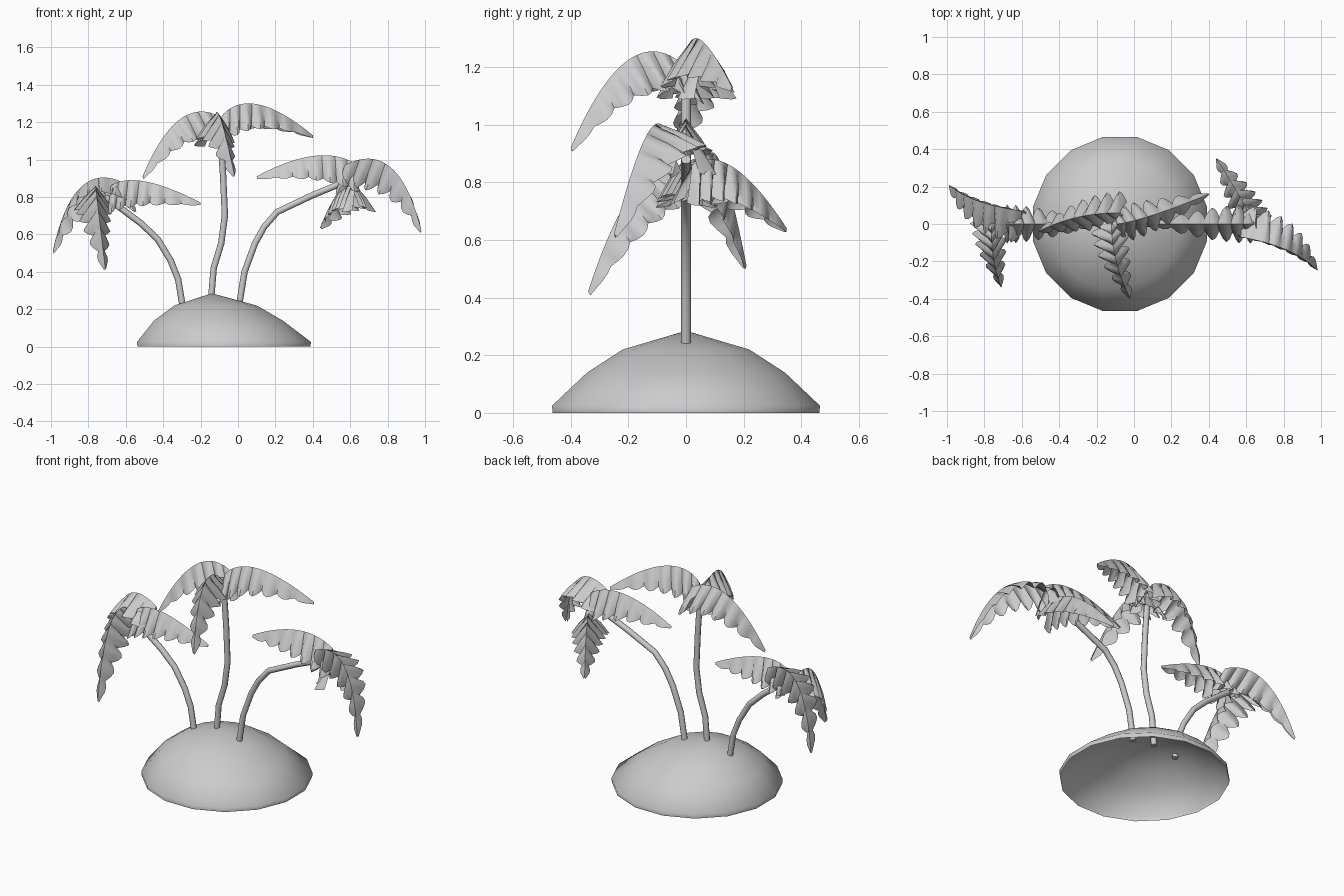
import bpy
import bmesh
from math import sin, cos, pi, radians
from mathutils import Vector

if "Cube" in bpy.data.objects:
    bpy.data.objects.remove(bpy.data.objects["Cube"], do_unlink=True)

grey = bpy.data.materials.new("light_grey")
grey.use_nodes = True
colour = (0.6, 0.6, 0.6, 1)
grey.diffuse_color = colour
grey.node_tree.nodes["Principled BSDF"].inputs["Base Color"].default_value = colour


def add_mesh(name, bm, angle):
    mesh = bpy.data.meshes.new(name)
    bm.to_mesh(mesh)
    bm.free()
    mesh.materials.append(grey)
    mesh.polygons.foreach_set("use_smooth", [True] * len(mesh.polygons))
    mesh.set_sharp_from_angle(angle=radians(angle))
    obj = bpy.data.objects.new(name, mesh)
    bpy.context.collection.objects.link(obj)


# Island: an open, slightly lopsided dome
def island(sides=16):
    bm = bmesh.new()
    # centre x, radius, height of each ring
    profile = [(-0.075, 0.472, 0), (-0.075, 0.474, 0.025),
               (-0.105, 0.35, 0.14), (-0.12, 0.224, 0.22)]
    rings = []
    for cx, r, z in profile:
        angles = [2 * pi * (i + 0.5) / sides for i in range(sides)]
        rings.append([bm.verts.new((cx + r * cos(a), r * sin(a), z)) for a in angles])
    for low, high in zip(rings, rings[1:]):
        for i in range(sides):
            j = (i + 1) % sides
            bm.faces.new((low[i], low[j], high[j], high[i]))
    apex = bm.verts.new((-0.14, 0, 0.285))
    for i in range(sides):
        bm.faces.new((rings[-1][i], rings[-1][(i + 1) % sides], apex))
    add_mesh("island", bm, 60)


# Trunk: a bent tube in the plane y = 0
def trunk(name, path):
    curve = bpy.data.curves.new(name, "CURVE")
    curve.dimensions = "3D"
    curve.bevel_depth = 0.017
    curve.bevel_resolution = 2
    curve.use_fill_caps = True
    spline = curve.splines.new("POLY")
    spline.points.add(len(path) - 1)
    for point, (x, z) in zip(spline.points, path):
        point.co = (x, 0, z, 1)
    spline.use_smooth = True
    curve.materials.append(grey)
    obj = bpy.data.objects.new(name, curve)
    bpy.context.collection.objects.link(obj)


# Frond: a roof-folded leaf along an arched ridge, with pleated lobes
def frond(name, start, bend, tip, roll=0, lobes=7, steps=4):
    a, b, c = Vector(start), Vector(bend), Vector(tip)
    chord = c - a
    chord.z *= 0.6
    chord.normalize()
    flat_side = chord.cross(Vector((0, 0, 1))).normalized()
    flat_up = flat_side.cross(chord)
    turn = radians(roll)
    side = flat_side * cos(turn) - flat_up * sin(turn)
    up = flat_up * cos(turn) + flat_side * sin(turn)
    bm = bmesh.new()
    rows = []
    count = lobes * steps
    for i in range(count + 1):
        t = i / count
        ridge = a * (1 - t) ** 2 + b * 2 * t * (1 - t) + c * t * t
        taper = 1 - 0.9 * t ** 2.4
        pleat = abs(sin(pi * lobes * t))
        spread = taper * (0.045 + 0.06 * pleat)
        drop = taper * (0.14 + 0.02 * pleat)
        row = []
        for u in (-1, -0.5, 0, 0.5, 1):
            bulge = 1.15 if abs(u) == 0.5 else 1
            row.append(bm.verts.new(ridge + side * u * spread * bulge - up * abs(u) * drop))
        rows.append(row)
    for r, s in zip(rows, rows[1:]):
        for k in range(4):
            bm.faces.new((r[k], s[k], s[k + 1], r[k + 1]))
    add_mesh(name, bm, 45)


island()

trunk("right_trunk", [(-0.296, 0.215), (-0.32, 0.36), (-0.36, 0.46), (-0.43, 0.575),
                      (-0.52, 0.66), (-0.64, 0.75), (-0.71, 0.8)])
trunk("middle_trunk", [(-0.145, 0.24), (-0.13, 0.42), (-0.09, 0.55), (-0.07, 0.7),
                       (-0.08, 0.92), (-0.1, 1.2)])
trunk("left_trunk", [(0.005, 0.215), (0.035, 0.4), (0.09, 0.55), (0.14, 0.64), (0.21, 0.72),
                     (0.4, 0.81), (0.57, 0.88)])

# Three fronds on each palm
frond("right_palm_inner_frond", (-0.68, 0, 0.86), (-0.55, 0, 0.95), (-0.2, 0, 0.77))
frond("right_palm_front_frond", (-0.76, 0, 0.85), (-0.77, -0.18, 0.92), (-0.71, -0.34, 0.42))
frond("right_palm_outer_frond", (-0.6, 0.07, 0.87), (-0.88, 0.11, 1.02), (-0.99, 0.21, 0.51), 30)

frond("middle_palm_left_frond", (-0.09, 0, 1.23), (0.06, 0.02, 1.41), (0.4, 0.16, 1.13))
frond("middle_palm_front_frond", (-0.12, 0, 1.2), (-0.12, -0.2, 1.39), (-0.02, -0.4, 0.92))
frond("middle_palm_right_frond", (-0.08, 0.06, 1.22), (-0.32, 0.06, 1.37), (-0.51, -0.04, 0.91))

frond("left_palm_inner_frond", (0.64, 0, 0.97), (0.45, 0, 1.1), (0.1, 0, 0.91))
frond("left_palm_back_frond", (0.63, 0.02, 0.86), (0.57, 0.15, 0.95), (0.44, 0.35, 0.64))
frond("left_palm_outer_frond", (0.57, -0.07, 0.97), (0.86, -0.12, 1.12), (0.98, -0.25, 0.62), 30)
